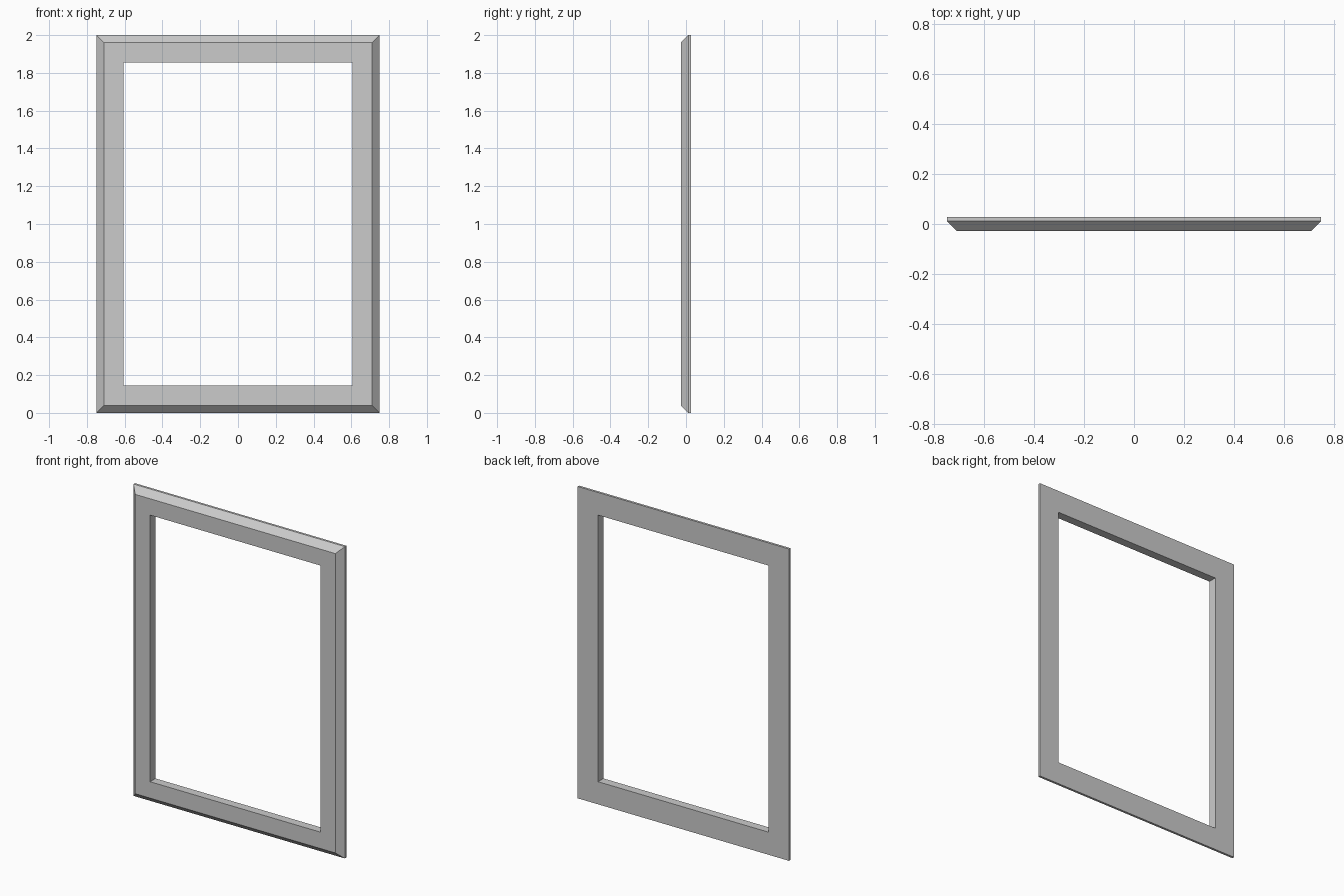
import bpy, bmesh

if "Cube" in bpy.data.objects:
    bpy.data.objects.remove(bpy.data.objects["Cube"])

W, H = 1.5, 2.0

# Moulding cross-section: (inset from outer edge, y)
profile = [
    (0.0, 0.0275),     # outer back edge
    (0.0, 0.0125),     # start of chamfer
    (0.04, -0.0275),   # front edge of chamfer
    (0.145, -0.0275),  # opening, front
    (0.145, 0.0275),   # opening, back
]


def rect_loop(bm, inset, y):
    x = W / 2 - inset
    corners = [(-x, inset), (x, inset), (x, H - inset), (-x, H - inset)]
    return [bm.verts.new((cx, y, cz)) for cx, cz in corners]


# Sweep the closed profile around the rectangle with mitred corners
bm = bmesh.new()
loops = [rect_loop(bm, inset, y) for inset, y in profile]
for i, a in enumerate(loops):
    b = loops[(i + 1) % len(loops)]
    for k in range(4):
        n = (k + 1) % 4
        bm.faces.new((a[k], a[n], b[n], b[k]))
bmesh.ops.recalc_face_normals(bm, faces=bm.faces)

mesh = bpy.data.meshes.new("picture_frame")
bm.to_mesh(mesh)
bm.free()
frame = bpy.data.objects.new("picture_frame", mesh)
bpy.context.collection.objects.link(frame)
